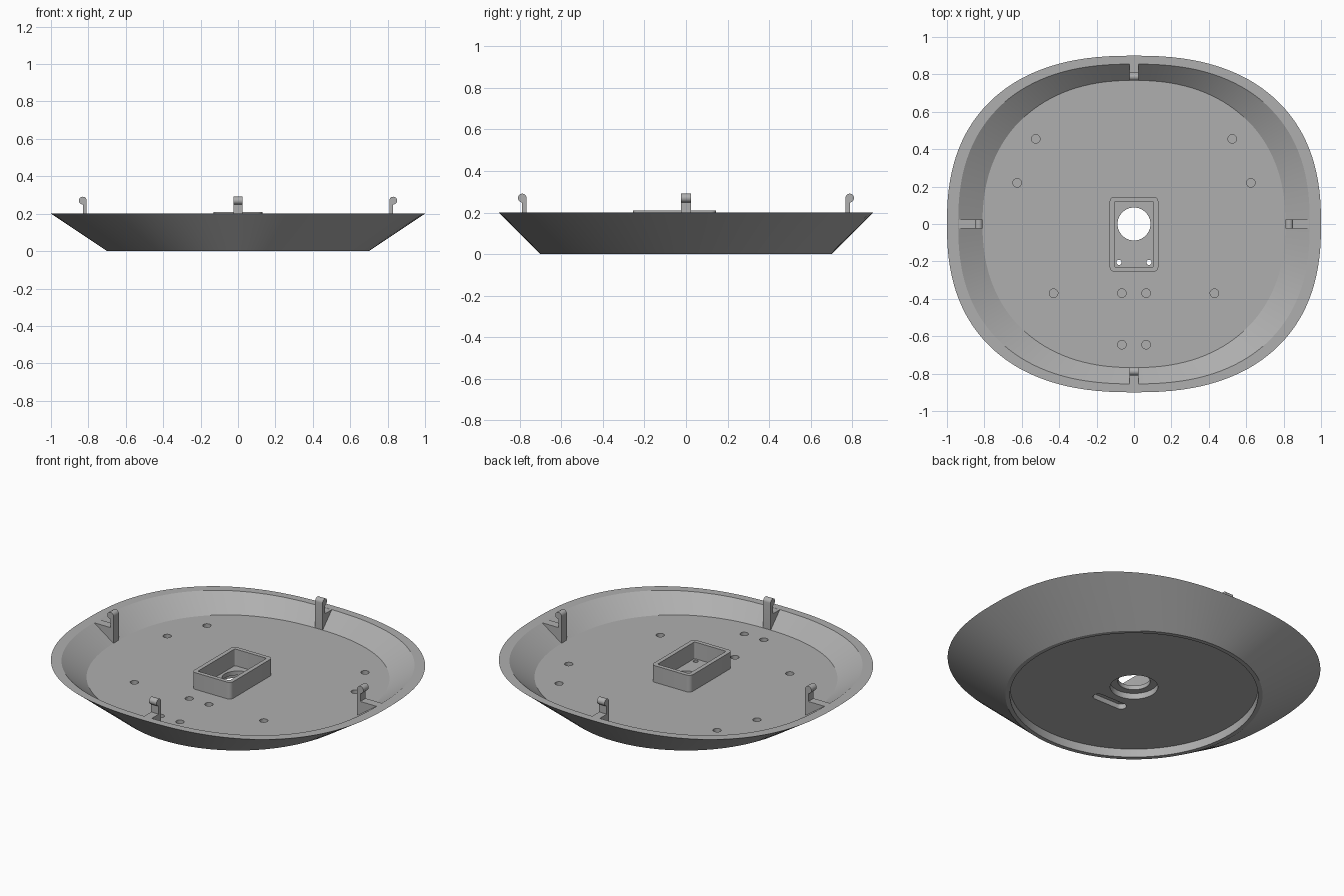
import bpy, bmesh
from math import sin, cos, pi, copysign
from mathutils import Matrix

cube = bpy.data.objects.get("Cube")
if cube:
    bpy.data.objects.remove(cube)

grey = bpy.data.materials.new("plain grey")
grey.use_nodes = True
colour = (0.43, 0.43, 0.43, 1)
grey.diffuse_color = colour
grey.node_tree.nodes["Principled BSDF"].inputs["Base Color"].default_value = colour


def make_object(name, bm):
    bmesh.ops.recalc_face_normals(bm, faces=bm.faces)
    mesh = bpy.data.meshes.new(name)
    bm.to_mesh(mesh)
    bm.free()
    mesh.materials.append(grey)
    obj = bpy.data.objects.new(name, mesh)
    bpy.context.collection.objects.link(obj)
    return obj


def smooth(obj):
    bpy.ops.object.select_all(action='DESELECT')
    obj.select_set(True)
    bpy.context.view_layer.objects.active = obj
    bpy.ops.object.shade_smooth_by_angle(angle=pi / 6)


def oval(a, b, n=2.0, count=128):
    """Points of a superellipse; n = 2 is a plain ellipse."""
    def power(v):
        return copysign(abs(v) ** (2 / n), v)
    turns = [2 * pi * i / count for i in range(count)]
    return [(a * power(cos(t)), b * power(sin(t))) for t in turns]


def rounded_rect(x0, x1, y0, y1, r, steps=6):
    corners = [(x1 - r, y1 - r), (x0 + r, y1 - r), (x0 + r, y0 + r), (x1 - r, y0 + r)]
    return [(cx + r * cos((q + i / steps) * pi / 2), cy + r * sin((q + i / steps) * pi / 2))
            for q, (cx, cy) in enumerate(corners) for i in range(steps + 1)]


def loft(bm, rings, caps=True, closed=False):
    """Bridge rings of (points, z); cap the ends or join last to first."""
    loops = [[bm.verts.new((x, y, z)) for x, y in pts] for pts, z in rings]
    pairs = list(zip(loops, loops[1:]))
    if closed:
        pairs.append((loops[-1], loops[0]))
    for low, high in pairs:
        for i in range(len(low)):
            j = (i + 1) % len(low)
            bm.faces.new((low[i], low[j], high[j], high[i]))
    if caps and not closed:
        bm.faces.new(loops[0])
        bm.faces.new(loops[-1])


def drill(bm, x, y, r, z0, z1, count=32):
    pts = [(x + px, y + py) for px, py in oval(r, r, count=count)]
    loft(bm, [(pts, z0), (pts, z1)])


def cut(obj, bm):
    cutter = make_object("cutter", bm)
    cutter.hide_render = True
    mod = obj.modifiers.new("cut", 'BOOLEAN')
    mod.operation = 'DIFFERENCE'
    mod.solver = 'EXACT'
    mod.object = cutter
    bpy.ops.object.select_all(action='DESELECT')
    bpy.context.view_layer.objects.active = obj
    obj.select_set(True)
    bpy.ops.object.modifier_apply(modifier=mod.name)
    bpy.data.objects.remove(cutter)


# Dish: round recessed foot flaring to a wider, squarer rim
FLOOR, RIM = 0.11, 0.2
bm = bmesh.new()
loft(bm, [
    (oval(0.675, 0.675), 0.05),
    (oval(0.675, 0.675), 0),
    (oval(0.7, 0.7), 0),
    (oval(1.0, 0.9, 2.4), RIM),
    (oval(0.94, 0.855, 2.4), RIM),
    (oval(0.81, 0.768, 2.25), FLOOR),
])
dish = make_object("dish", bm)

# Underside pockets: counterbore and slot
bm = bmesh.new()
drill(bm, 0, 0, 0.13, 0.02, 0.085, 64)
slot = rounded_rect(-0.11, 0.11, -0.235, -0.175, 0.0299)
loft(bm, [(slot, 0.02), (slot, 0.08)])
cut(dish, bm)

# Central opening, two pin holes and blind screw holes in the floor
bm = bmesh.new()
drill(bm, 0, 0, 0.088, 0.01, 0.16, 64)
for side in (-1, 1):
    drill(bm, side * 0.08, -0.205, 0.014, 0.01, 0.16, 16)
    for x, y in [(0.525, 0.455), (0.625, 0.22), (0.43, -0.37), (0.065, -0.37), (0.065, -0.645)]:
        drill(bm, side * x, y, 0.023, 0.08, 0.16, 24)
cut(dish, bm)
smooth(dish)

# Open box around the central opening
bm = bmesh.new()
outer = rounded_rect(-0.13, 0.13, -0.255, 0.145, 0.025)
inner = rounded_rect(-0.105, 0.105, -0.23, 0.12, 0.008)
loft(bm, [(outer, 0.105), (outer, 0.21), (inner, 0.21), (inner, 0.105)], closed=True)
smooth(make_object("center_box", bm))


# Snap clips: post with a rounded head and a gusset to the wall
def clip(name, start, reach, turn):
    profile = [(0, 0.1), (0.02, 0.1), (reach, 0.1995), (0.02, 0.1995)]
    head = [(-0.5 + 1.5 * i / 18) * pi for i in range(19)]
    profile += [(0.02 + 0.021 * cos(t), 0.27 + 0.021 * sin(t)) for t in head]
    bm = bmesh.new()
    sides = [[bm.verts.new((start + r, w, z)) for r, z in profile] for w in (-0.025, 0.025)]
    for side in sides:
        bm.faces.new(side)
    for i in range(len(profile)):
        j = (i + 1) % len(profile)
        bm.faces.new((sides[0][i], sides[0][j], sides[1][j], sides[1][i]))
    bm.transform(Matrix.Rotation(turn * pi / 2, 4, 'Z'))
    smooth(make_object(name, bm))


for turn, name in enumerate(("left_clip", "back_clip", "right_clip", "front_clip")):
    if turn % 2:
        clip(name, 0.768, 0.09, turn)
    else:
        clip(name, 0.81, 0.132, turn)
